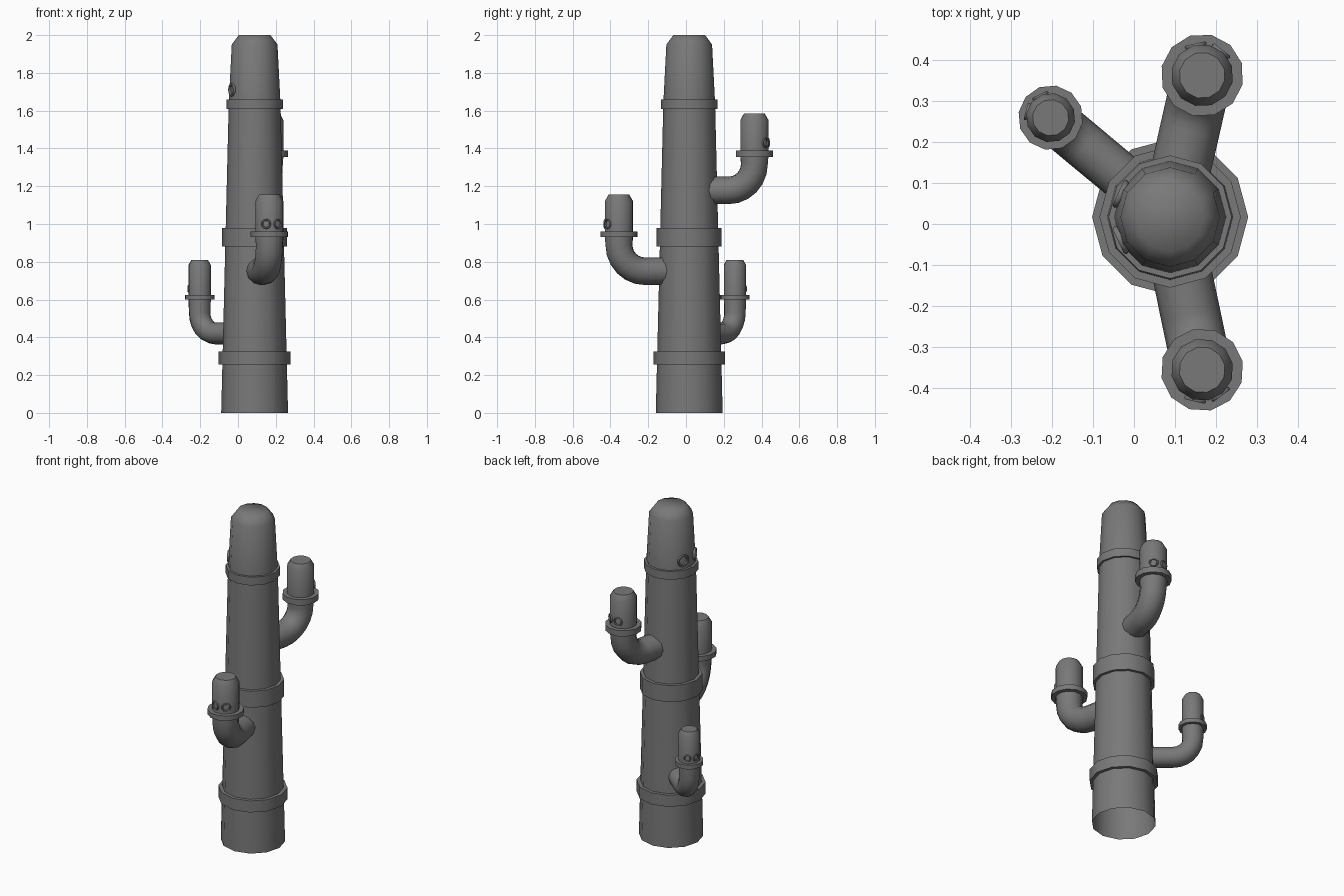
import bpy, bmesh
from math import sin, cos, pi, atan2, hypot, radians
from mathutils import Vector, Matrix

cube = bpy.data.objects.get("Cube")
if cube:
    bpy.data.objects.remove(cube, do_unlink=True)

SIDES = 12
CENTRE = Vector((0.088, 0.017, 0))

grey = bpy.data.materials.new("dark grey")
grey.use_nodes = True
grey.diffuse_color = (0.19, 0.19, 0.19, 1)
grey.node_tree.nodes["Principled BSDF"].inputs["Base Color"].default_value = (0.19, 0.19, 0.19, 1)


def finish(bm, name, place, angle=60):
    bmesh.ops.recalc_face_normals(bm, faces=bm.faces)
    mesh = bpy.data.meshes.new(name)
    bm.to_mesh(mesh)
    bm.free()
    mesh.materials.append(grey)
    obj = bpy.data.objects.new(name, mesh)
    bpy.context.collection.objects.link(obj)
    obj.matrix_world = place
    bpy.ops.object.select_all(action='DESELECT')
    obj.select_set(True)
    bpy.context.view_layer.objects.active = obj
    bpy.ops.object.shade_smooth_by_angle(angle=radians(angle))
    return obj


def skin(name, sections, place, loop=False, cap=True, angle=60):
    """Skin circles given as (distance, height, tilt, radius) in the xz plane."""
    bm = bmesh.new()
    rings = []
    for d, z, tilt, r in sections:
        ring = []
        for i in range(SIDES):
            a = 2 * pi * i / SIDES
            u, v = r * cos(a), r * sin(a)
            ring.append(bm.verts.new((d + u * sin(tilt), v, z - u * cos(tilt))))
        rings.append(ring)
    pairs = list(zip(rings, rings[1:]))
    if loop:
        pairs.append((rings[-1], rings[0]))
    for low, high in pairs:
        for i in range(SIDES):
            j = (i + 1) % SIDES
            bm.faces.new((low[i], low[j], high[j], high[i]))
    if cap and not loop:
        bm.faces.new(rings[-1])
    return finish(bm, name, place, angle)


def band(name, place, low, high, inner, outer):
    profile = [(inner, low), (outer, low), (outer, high), (inner, high)]
    skin(name, [(0, z, pi / 2, r) for r, z in profile], place, loop=True, angle=35)


def eye_rings(name, place, z, tube, size):
    """Two small hoops lying on the outward side of a tube."""
    for label, side in (("right", -1), ("left", 1)):
        bm = bmesh.new()
        minor = size * 0.2
        hoop = [[bm.verts.new(((size - minor + minor * cos(b)) * cos(a),
                               (size - minor + minor * cos(b)) * sin(a), minor * sin(b)))
                 for b in (2 * pi * k / 6 for k in range(6))]
                for a in (2 * pi * i / SIDES for i in range(SIDES))]
        for i in range(SIDES):
            for k in range(6):
                n, m = (i + 1) % SIDES, (k + 1) % 6
                bm.faces.new((hoop[i][k], hoop[n][k], hoop[n][m], hoop[i][m]))
        turn = (Matrix.Rotation(side * radians(25), 4, 'Z')
                @ Matrix.Translation((tube, 0, z)) @ Matrix.Rotation(pi / 2, 4, 'Y'))
        finish(bm, f"{name}_eye_ring_{label}", place @ turn)


# Trunk: tapered, open below, with a chamfered top
trunk_place = Matrix.Translation(CENTRE)
trunk = [(0.177, 0), (0.137, 1.64), (0.121, 1.95), (0.084, 2.0)]
skin("trunk", [(0, z, pi / 2, r) for r, z in trunk], trunk_place)

# Bands around the trunk
for name, low, high, outer in (("lower_band", 0.255, 0.325, 0.19),
                               ("middle_band", 0.88, 0.98, 0.172),
                               ("upper_band", 1.61, 1.66, 0.15)):
    band(name, trunk_place, low, high, outer - 0.035, outer)
eye_rings("trunk", trunk_place @ Matrix.Rotation(pi, 4, 'Z'), 1.71, 0.133, 0.037)

# Arms: name, end x, end y, pipe height, top, tube radius, bend, band bottom and top, band radius
ARMS = [("front_arm", 0.166, -0.355, 0.75, 1.155, 0.076, 0.14, 0.93, 0.96, 0.101),
        ("back_arm", 0.166, 0.362, 1.178, 1.585, 0.076, 0.14, 1.355, 1.39, 0.101),
        ("right_arm", -0.203, 0.259, 0.42, 0.81, 0.06, 0.11, 0.6, 0.625, 0.079)]
for name, x, y, z, top, r, bend, low, high, outer in ARMS:
    dx, dy = x - CENTRE.x, y - CENTRE.y
    reach = hypot(dx, dy)
    turn = Matrix.Rotation(atan2(dy, dx), 4, 'Z')
    path = [(0.08, z, 0, r * 0.95)]
    for k in range(7):
        t = k / 6 * pi / 2
        path.append((reach - bend + bend * sin(t), z + bend - bend * cos(t), t, r * 0.96))
    path += [(reach, low, pi / 2, r), (reach, top - r * 0.45, pi / 2, r),
             (reach, top, pi / 2, r * 0.74)]
    skin(name, path, trunk_place @ turn)
    end = Matrix.Translation((x, y, 0)) @ turn
    band(name + "_band", end, low, high, r * 0.9, outer)
    eye_rings(name, end, high + r * 0.53, r * 0.98, r * 0.36)
